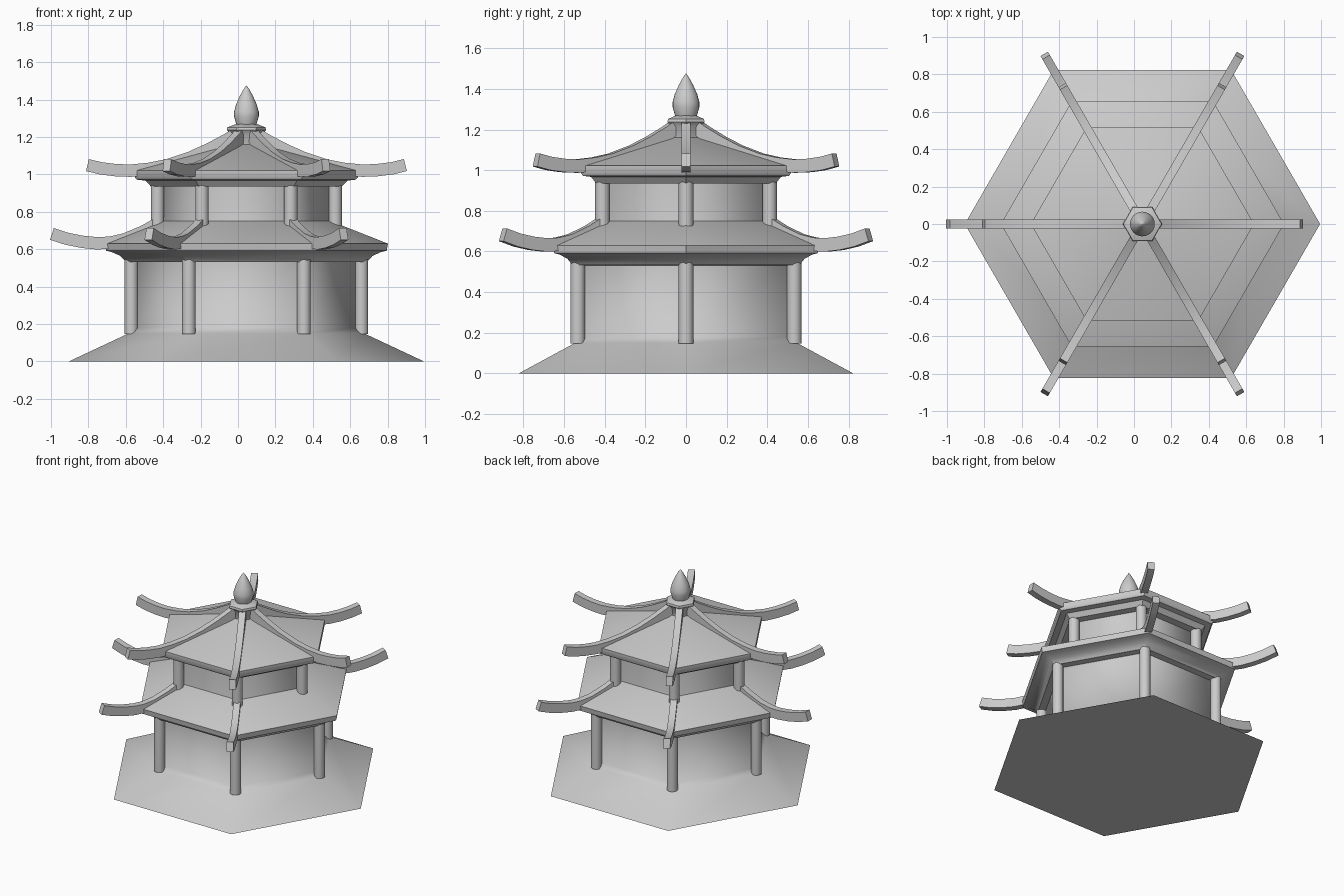
import bpy, bmesh
from math import cos, sin, pi, radians, hypot

if "Cube" in bpy.data.objects:
    bpy.data.objects.remove(bpy.data.objects["Cube"])

CX = 0.045  # hexagon centre (one lower ridge is absent on +x)


def finish(bm, name, angle):
    bmesh.ops.recalc_face_normals(bm, faces=bm.faces)
    me = bpy.data.meshes.new(name)
    bm.to_mesh(me)
    bm.free()
    for p in me.polygons:
        p.use_smooth = True
    me.set_sharp_from_angle(angle=radians(angle))
    ob = bpy.data.objects.new(name, me)
    bpy.context.collection.objects.link(ob)
    return ob


def lathe(name, profile, n, angle, x=CX, y=0.0):
    """Revolve (radius, z) points with n sides, capped at both ends."""
    bm = bmesh.new()
    rings = [[bm.verts.new((x + r * cos(2 * pi * i / n), y + r * sin(2 * pi * i / n), z))
              for i in range(n)] for r, z in profile]
    for a, b in zip(rings, rings[1:]):
        for i in range(n):
            j = (i + 1) % n
            bm.faces.new((a[i], a[j], b[j], b[i]))
    bm.faces.new(rings[0])
    bm.faces.new(rings[-1])
    return finish(bm, name, angle)


def ridge(name, path, k, w=0.023, h=0.033):
    """Sweep a rectangle along an (r, z) path pointing at hexagon corner k."""
    bm = bmesh.new()
    c, s = cos(k * pi / 3), sin(k * pi / 3)
    rings = []
    for i, (r, z) in enumerate(path):
        r0, z0 = path[max(i - 1, 0)]
        r1, z1 = path[min(i + 1, len(path) - 1)]
        d = hypot(r1 - r0, z1 - z0)
        nr, nz = -(z1 - z0) / d * h, (r1 - r0) / d * h
        ring = []
        for u, v in ((-1, -1), (1, -1), (1, 1), (-1, 1)):
            rr, t = r + v * nr, u * w
            ring.append(bm.verts.new((CX + rr * c - t * s, rr * s + t * c, z + v * nz)))
        rings.append(ring)
    for a, b in zip(rings, rings[1:]):
        for i in range(4):
            j = (i + 1) % 4
            bm.faces.new((a[i], a[j], b[j], b[i]))
    bm.faces.new(rings[0])
    bm.faces.new(rings[-1])
    return finish(bm, name, 40)


# Flared base and lower wall, upper wall
lathe("base_and_lower_wall", [(0.95, 0), (0.63, 0.15), (0.59, 0.18), (0.59, 0.56)], 6, 80)
lathe("upper_wall", [(0.46, 0.70), (0.45, 0.76), (0.445, 0.96)], 6, 80)

# Roofs with stepped undersides
lathe("lower_roof", [(0.56, 0.53), (0.645, 0.533), (0.675, 0.565), (0.72, 0.585),
                     (0.75, 0.592), (0.757, 0.63), (0.44, 0.755)], 6, 40)
lathe("upper_roof", [(0.42, 0.935), (0.51, 0.935), (0.54, 0.967), (0.585, 0.972),
                     (0.597, 0.985), (0.597, 1.022), (0.05, 1.17)], 6, 40)

# Corner columns and upturned ridges
LOW = [(0.46, 0.745), (0.55, 0.695), (0.65, 0.653), (0.73, 0.635), (0.80, 0.632),
       (0.88, 0.640), (0.96, 0.656), (1.04, 0.682)]
UP = [(0.05, 1.22), (0.10, 1.188), (0.20, 1.135), (0.30, 1.09), (0.42, 1.05), (0.52, 1.03),
      (0.62, 1.02), (0.70, 1.023), (0.78, 1.033), (0.85, 1.05)]
for k in range(6):
    c, s = cos(k * pi / 3), sin(k * pi / 3)
    lathe(f"lower_column_{k}", [(0.036, 0.147), (0.036, 0.56)], 20, 40, CX + 0.615 * c, 0.615 * s)
    lathe(f"upper_column_{k}", [(0.036, 0.722), (0.036, 0.962)], 20, 40, CX + 0.475 * c, 0.475 * s)
    ridge(f"upper_ridge_{k}", UP, k)
    if k:
        ridge(f"lower_ridge_{k}", LOW, k)

# Roof cap and bud finial
lathe("roof_cap", [(0.08, 1.13), (0.085, 1.215), (0.105, 1.237), (0.102, 1.252), (0.055, 1.27)], 6, 40)
lathe("finial", [(0.05, 1.255), (0.056, 1.275), (0.066, 1.31), (0.066, 1.335), (0.055, 1.375),
                 (0.035, 1.42), (0.015, 1.456), (0.001, 1.475)], 24, 60)
